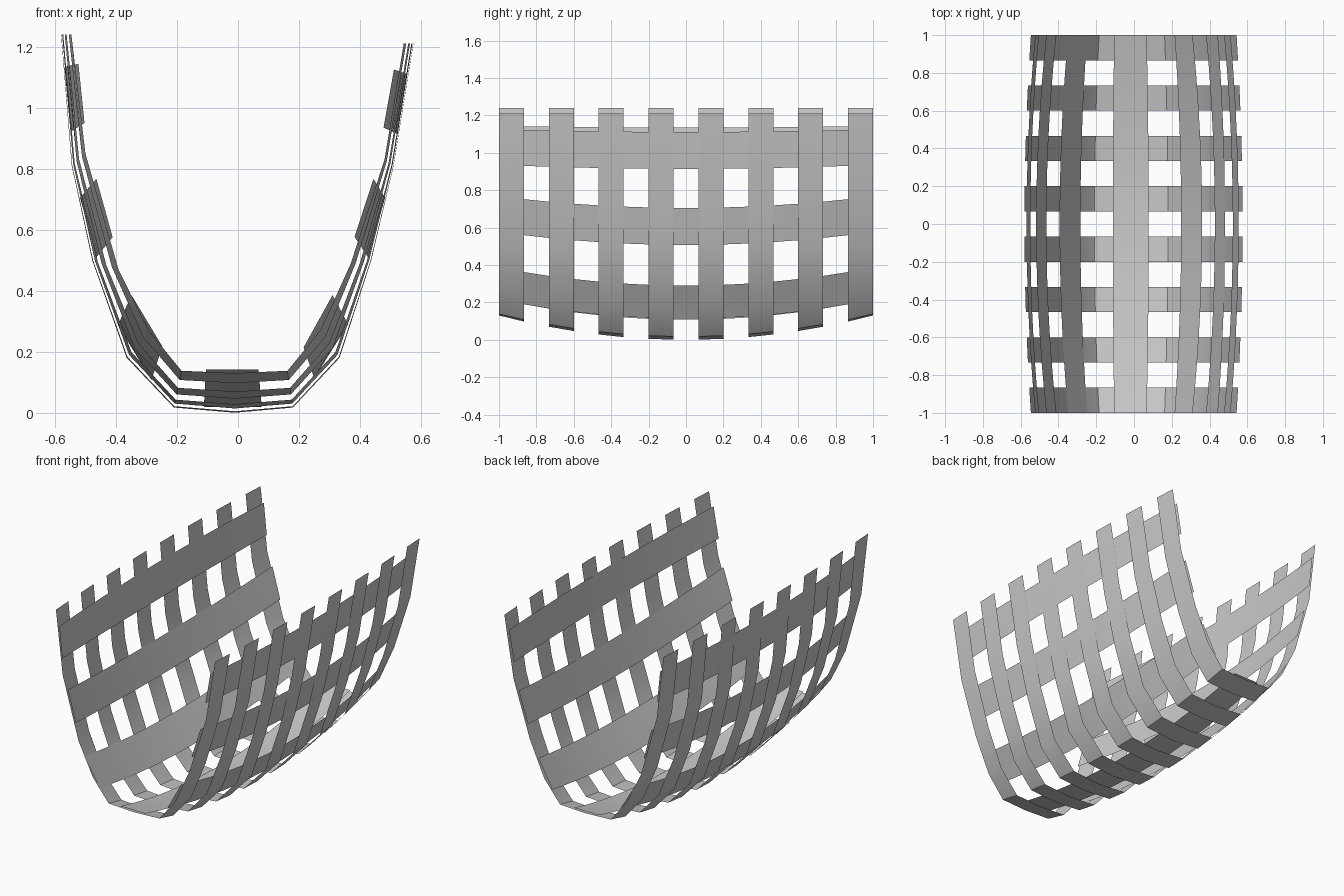
import bpy

if "Cube" in bpy.data.objects:
    bpy.data.objects.remove(bpy.data.objects["Cube"])

# Each row: (x, z) amidships, then (x, z) at the two ends of the hull
RIB = [
    (-.58, 1.24, -.546, 1.24), (-.545, .81, -.50, .85), (-.478, .50, -.392, .471),
    (-.365, .18, -.293, .27), (-.21, .017, -.185, .138), (-.01, .0, -.01, .13),
    (.18, .017, .162, .138), (.333, .18, .27, .27), (.437, .50, .369, .488),
    (.51, .81, .48, .83), (.575, 1.21, .543, 1.21),
]
PLANKS = {
    "keel_plank": [(-.112, .018, -.105, .143), (.078, .018, .067, .143)],
    "left_lower_plank": [(-.284, .107, -.248, .218), (-.394, .287, -.349, .386)],
    "left_middle_plank": [(-.464, .51, -.411, .576), (-.518, .705, -.464, .767)],
    "left_upper_plank": [(-.549, .921, -.503, .95), (-.569, 1.134, -.523, 1.144)],
    "right_lower_plank": [(.25, .113, .215, .215), (.361, .29, .31, .386)],
    "right_middle_plank": [(.428, .507, .382, .577), (.482, .705, .444, .767)],
    "right_upper_plank": [(.523, .914, .477, .935), (.554, 1.111, .511, 1.125)],
}


def loft(name, profile, stations):
    """Sweep a profile along y, blending from amidships to the end shape."""
    verts, faces, n = [], [], len(profile)
    for y in stations:
        t = y * y
        verts += [(a + (c - a) * t, y, b + (d - b) * t) for a, b, c, d in profile]
    for j in range(len(stations) - 1):
        for i in range(n - 1):
            k = j * n + i
            faces.append((k, k + 1, k + n + 1, k + n))
    mesh = bpy.data.meshes.new(name)
    mesh.from_pydata(verts, [], faces)
    ob = bpy.data.objects.new(name, mesh)
    bpy.context.collection.objects.link(ob)
    bpy.ops.object.select_all(action='DESELECT')
    ob.select_set(True)
    bpy.context.view_layer.objects.active = ob
    bpy.ops.object.shade_smooth_by_angle()
    return ob


# Sixteen evenly spaced stations: strip, gap, strip, gap ...
ys = [-1 + 2 * i / 15 for i in range(16)]

# Eight outer U-shaped ribs
for r in range(8):
    loft(f"rib_{r + 1}", RIB, ys[2 * r:2 * r + 2])

# Seven inner lengthwise planks
for name, edge_pair in PLANKS.items():
    loft(name, edge_pair, ys)
